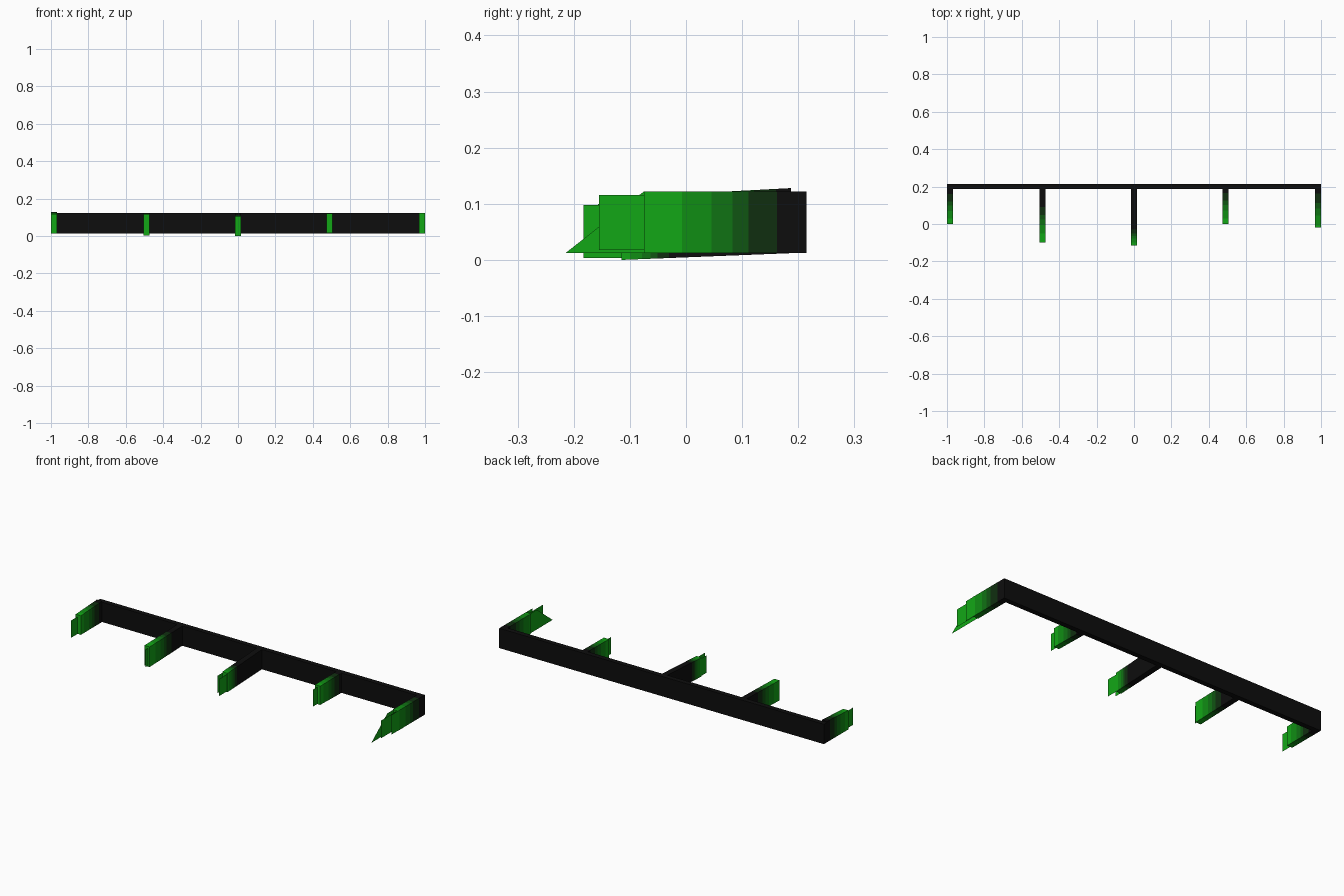
import bpy

cube = bpy.data.objects.get("Cube")
if cube:
    bpy.data.objects.remove(cube, do_unlink=True)


def material(name, colour):
    mat = bpy.data.materials.new(name)
    mat.use_nodes = True
    rgba = (*colour, 1)
    mat.diffuse_color = rgba
    mat.node_tree.nodes["Principled BSDF"].inputs["Base Color"].default_value = rgba
    return mat


# Colours run from the black rail to the bright tips
MATS = [
    material("black", (0.004, 0.004, 0.004)),
    material("darkest green", (0.005, 0.028, 0.005)),
    material("dark green", (0.005, 0.09, 0.006)),
    material("middle green", (0.005, 0.17, 0.007)),
    material("light green", (0.005, 0.27, 0.007)),
    material("bright green", (0.006, 0.39, 0.008)),
]
BRIGHT = len(MATS) - 1
STEPS = (0, 0.3, 0.47, 0.69, 1)  # where each shade starts along the fade
BACK, FRONT, LOW, HIGH = 0.215, 0.187, 0.012, 0.122
HALF = 0.016


def make(name, verts, faces, shades):
    mesh = bpy.data.meshes.new(name)
    mesh.from_pydata(verts, [], faces)
    for mat in MATS:
        mesh.materials.append(mat)
    for face, shade in zip(mesh.polygons, shades):
        face.material_index = shade
    mesh.update()
    obj = bpy.data.objects.new(name, mesh)
    bpy.context.collection.objects.link(obj)
    return obj


def beam(name, x0, x1, sections, shades):
    """Box swept along y through (y, low, high) sections, one shade per span."""
    verts, faces, cols = [], [], []
    for y, low, high in sections:
        verts += [(x0, y, low), (x1, y, low), (x1, y, high), (x0, y, high)]
    for i, shade in enumerate(shades):
        a, b = 4 * i, 4 * i + 4
        for k in range(4):
            n = (k + 1) % 4
            faces.append((a + k, b + k, b + n, a + n))
            cols.append(shade)
    last = 4 * len(shades)
    faces += [(3, 2, 1, 0)[::-1], tuple(range(last, last + 4))[::-1]]
    cols += [shades[0], shades[-1]]
    return make(name, verts, faces, cols)


def arm(name, x, end, fade_from, fade_to, root, tip):
    """Arm that fades from black to bright; root and tip are (low, high)."""
    cuts = [FRONT] + [fade_from + (fade_to - fade_from) * s for s in STEPS] + [end]
    sections = []
    for y in cuts:
        t = (FRONT - y) / (FRONT - end)
        sections.append((y, *(r + (e - r) * t for r, e in zip(root, tip))))
    beam(name, x - HALF, x + HALF, sections, range(len(MATS)))


def fin(name, x, outline):
    """Thin upright sheet drawn in the side plane."""
    make(name, [(x, y, z) for y, z in outline], [tuple(range(len(outline)))], [BRIGHT])


def rect(y0, y1, low, high):
    return [(y0, low), (y1, low), (y1, high), (y0, high)]


# Long black rail along the back
beam("rail", -1, 1, [(BACK, LOW, HIGH), (FRONT, LOW, HIGH)], [0])

# Five arms reaching forward
arm("right_end_arm", -0.984, 0.0, 0.16, 0.03, (LOW, 0.128), (LOW, 0.118))
arm("right_inner_arm", -0.49, -0.10, 0.09, -0.05, (LOW, HIGH), (0.003, 0.115))
arm("centre_arm", 0.0, -0.115, -0.03, -0.10, (LOW, HIGH), (0.0, 0.105))
arm("left_inner_arm", 0.49, 0.0, 0.165, 0.03, (LOW, HIGH), (0.016, 0.12))
arm("left_end_arm", 0.984, -0.02, 0.162, -0.007, (LOW, HIGH), (LOW, HIGH))

# Bright sheets that run past the arm ends
fin("right_end_fin", -0.988, rect(-0.06, 0, 0.012, 0.108))
fin("right_inner_fin", -0.485, rect(-0.12, -0.10, 0.008, 0.105))
fin("centre_fin", 0.012, rect(-0.183, -0.115, 0.003, 0.098))
fin("centre_side_fin", -0.015, rect(-0.157, -0.115, 0.003, 0.1))
fin("left_inner_fin", 0.49, rect(-0.04, 0, 0.018, 0.112))
fin("left_end_side_fin", 0.999, rect(-0.075, -0.02, LOW, HIGH))
fin("left_end_fin", 0.988, rect(-0.155, -0.02, 0.018, 0.116))
fin("left_end_spike", 0.972, [(-0.215, LOW), (-0.02, LOW), (-0.02, HIGH), (-0.075, HIGH)])
